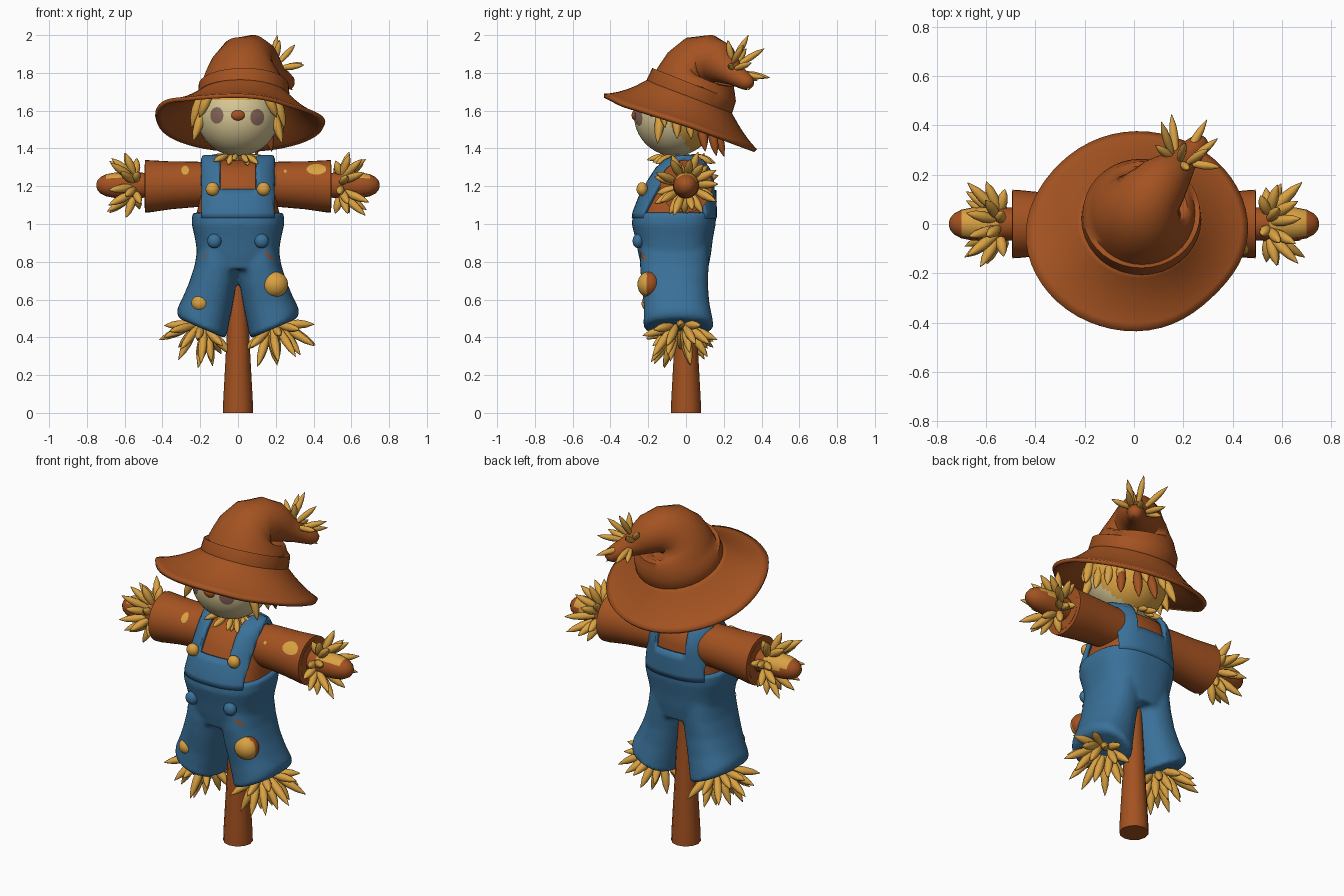
import bpy, bmesh, math, random
from mathutils import Vector as V

if "Cube" in bpy.data.objects:
    bpy.data.objects.remove(bpy.data.objects["Cube"])

random.seed(4)
X, Y, Z = V((1, 0, 0)), V((0, 1, 0)), V((0, 0, 1))


def material(name, rgb):
    m = bpy.data.materials.new(name)
    m.diffuse_color = (*rgb, 1)
    m.use_nodes = True
    m.node_tree.nodes["Principled BSDF"].inputs["Base Color"].default_value = m.diffuse_color
    return m


RUST = material("rust brown", (0.37, 0.085, 0.015))
BLUE = material("denim blue", (0.042, 0.165, 0.32))
STRAW = material("straw yellow", (0.70, 0.36, 0.055))
CREAM = material("burlap cream", (0.68, 0.57, 0.30))
EYE = material("faded eye brown", (0.24, 0.135, 0.10))


def finish(name, bm, mat, angle=45, fix=True):
    if fix:
        bmesh.ops.recalc_face_normals(bm, faces=bm.faces)
    me = bpy.data.meshes.new(name)
    bm.to_mesh(me)
    bm.free()
    me.materials.append(mat)
    for p in me.polygons:
        p.use_smooth = True
    me.set_sharp_from_angle(angle=math.radians(angle))
    ob = bpy.data.objects.new(name, me)
    bpy.context.collection.objects.link(ob)
    return ob


def paint(ob, mat, rule):
    ob.data.materials.append(mat)
    for p in ob.data.polygons:
        if rule(p.center, p.normal):
            p.material_index = len(ob.data.materials) - 1


def ring(c, u, v, ru, rv, p=2.0, n=32):
    def sp(a):
        return math.copysign(abs(a) ** (2 / p), a)
    return [c + u * ru * sp(math.cos(2 * math.pi * i / n)) + v * rv * sp(math.sin(2 * math.pi * i / n))
            for i in range(n)]


def loft(bm, rings, cap=True):
    vs = [[bm.verts.new(p) for p in r] for r in rings]
    n = len(vs[0])
    for a, b in zip(vs, vs[1:]):
        for i in range(n):
            bm.faces.new((a[i], a[(i + 1) % n], b[(i + 1) % n], b[i]))
    if cap:
        bm.faces.new(vs[0][::-1])
        bm.faces.new(vs[-1])


def sweep(bm, path, n=24):
    """Round tube through (x, y, z, radius) points."""
    pts = [V(p[:3]) for p in path]
    rings = []
    for i, p in enumerate(pts):
        t = (pts[min(i + 1, len(pts) - 1)] - pts[max(i - 1, 0)]).normalized()
        ref = X if abs(t.x) < 0.8 else Y
        u = (ref - t * ref.dot(t)).normalized()
        rings.append(ring(p, u, t.cross(u), path[i][3], path[i][3], 2, n))
    loft(bm, rings)


def tube(name, path, mat, n=24):
    bm = bmesh.new()
    sweep(bm, path, n)
    return finish(name, bm, mat)


def ball(name, loc, size, mat, seg=20):
    bm = bmesh.new()
    bmesh.ops.create_uvsphere(bm, u_segments=seg, v_segments=seg * 2 // 3, radius=1)
    for v in bm.verts:
        v.co = V(loc) + V(a * b for a, b in zip(v.co, size))
    return finish(name, bm, mat)


def stalk(bm, start, d, length, w=0.024):
    """One pointed spindle of straw."""
    sweep(bm, [(*(start + d * length * t), w * k) for t, k in
               ((0, .4), (.25, .85), (.5, 1), (.75, .75), (.92, .3), (1, .04))], 8)


def bouquet(name, centre, axis, rows, mat=STRAW, off=0.045, w=0.024):
    """Rows of (tilt in degrees, count, length) around an axis."""
    bm, axis = bmesh.new(), V(axis).normalized()
    u = axis.orthogonal().normalized()
    v = axis.cross(u)
    for k, (tilt, count, length) in enumerate(rows):
        for i in range(count):
            a = 2 * math.pi * (i + 0.5 * k) / count + random.uniform(-.15, .15)
            r = u * math.cos(a) + v * math.sin(a)
            t = math.radians(tilt + random.uniform(-8, 8))
            stalk(bm, V(centre) + r * off, axis * math.cos(t) + r * math.sin(t),
                  length * random.uniform(.88, 1.1), w)
    return finish(name, bm, mat, 60)


def decal(name, target, x, z, rx, rz, mat, rot=0.0):
    """Thin disc pressed on the front of a target part."""
    bpy.context.view_layer.update()
    dg = bpy.context.evaluated_depsgraph_get()
    bm, rings = bmesh.new(), []
    for k in (1, .7, .4, .05):
        row = []
        for i in range(20):
            a = 2 * math.pi * i / 20
            px, pz = rx * k * math.cos(a), rz * k * math.sin(a)
            o = V((x + px * math.cos(rot) - pz * math.sin(rot), -1, z + px * math.sin(rot) + pz * math.cos(rot)))
            hit, co, no, _ = target.ray_cast(o, Y, depsgraph=dg)
            row.append(co + V((0, -.006, 0)) if hit else V((o.x, -.2, o.z)))
        rings.append(row)
    loft(bm, rings, False)
    bm.faces.new(list(bm.verts)[-20:])
    bmesh.ops.recalc_face_normals(bm, faces=bm.faces)
    if sum(f.normal.y for f in bm.faces) > 0:
        bmesh.ops.reverse_faces(bm, faces=bm.faces)
    return finish(name, bm, mat, fix=False)


# Torso sections: z, centre y, half width, half depth
TORSO = [(.76, -.058, .17, .165), (.84, -.06, .205, .182), (.92, -.063, .217, .195), (1.0, -.065, .235, .212),
         (1.06, -.06, .232, .21), (1.14, -.046, .215, .193), (1.22, -.03, .2, .176), (1.29, -.018, .19, .142),
         (1.33, -.012, .185, .1), (1.352, -.008, .178, .04)]


def torso_rings(lo, hi, grow):
    return [ring(V((0, y, z + (grow if z > 1.3 else 0))), X, Y, a + grow, b + grow, 2.6, 48)
            for z, y, a, b in TORSO if lo <= z <= hi]


# Pole
tube("pole", [(0, 0, 0, .08), (0, 0, .05, .079), (0, 0, .4, .06), (0, 0, .7, .046), (0, 0, .85, .045)], RUST, 12)

# Shirt body
bm = bmesh.new()
loft(bm, torso_rings(.9, 2, -.014))
finish("shirt_body", bm, RUST)

# Dungarees: hips and two legs fused together
bm = bmesh.new()
loft(bm, torso_rings(.7, 1.07, .010))
for s in (-1, 1):
    loft(bm, [ring(V((s * cx, cy, z)), V((1, 0, s * slope)), Y, rx, ry, 2.3, 32) for z, cx, cy, rx, ry, slope in
              ((.90, .10, -.06, .11, .18, 0), (.78, .112, -.062, .118, .182, 0), (.68, .134, -.06, .124, .176, .1),
               (.58, .162, -.05, .13, .174, .25), (.50, .187, -.042, .134, .182, .4), (.462, .191, -.04, .131, .186, .43),
               (.448, .193, -.04, .115, .168, .43))])
trousers = finish("dungaree_trousers", bm, BLUE)
m = trousers.modifiers.new("fuse", 'REMESH')
m.mode, m.voxel_size, m.use_smooth_shade = 'VOXEL', .013, True
m = trousers.modifiers.new("soften", 'SMOOTH')
m.factor, m.iterations = .5, 3

# Bib and shoulder straps, cut from a shell over the shirt
bm = bmesh.new()
loft(bm, torso_rings(.95, 2, .002))
cuts = [(x, 0, 0, X) for x in (-.185, -.095, .095, .185)] + [(0, 0, z, Z) for z in (1.03, 1.18)]
for x, y, z, no in cuts:
    bmesh.ops.bisect_plane(bm, geom=bm.verts[:] + bm.edges[:] + bm.faces[:], plane_co=(x, y, z), plane_no=no)
bmesh.ops.recalc_face_normals(bm, faces=bm.faces)


def is_bib(c):
    return c.z > 1.03 and abs(c.x) < .185 and (c.z < 1.18 or abs(c.x) > .095)


bmesh.ops.delete(bm, geom=[f for f in bm.faces if not is_bib(f.calc_center_median())], context='FACES')
bib = finish("bib_and_straps", bm, BLUE, 60, fix=False)
m = bib.modifiers.new("cloth", 'SOLIDIFY')
m.thickness, m.offset = .024, 0

# Arms, hands, feet, buttons
sleeves = {}
for s, side in ((-1, "left"), (1, "right")):
    sleeves[s] = tube(side + "_sleeve", [(s * x, 0, z, r) for x, z, r in (
        (.1, 1.21, .115), (.22, 1.21, .12), (.36, 1.205, .127), (.47, 1.2, .138), (.493, 1.2, .139),
        (.495, 1.2, .115), (.45, 1.2, .105))], RUST, 32)
    hand = tube(side + "_hand_stick", [(s * x, 0, 1.205, r) for x, r in (
        (.42, .065), (.5, .066), (.55, .07), (.6, .07), (.66, .066), (.7, .058), (.73, .042), (.745, .024),
        (.75, .008))], RUST, 20)
    paint(hand, STRAW, lambda c, n: .55 < abs(c.x) < .71 and n.z + .3 * n.y > .45)
    bouquet(side + "_hand_straw", (s * .545, 0, 1.205), (s, 0, 0), ((40, 9, .175), (68, 8, .15), (100, 5, .11)), w=.023)
    bouquet(side + "_foot_straw", (s * .195, -.03, .455), (s * .42, 0, -1),
            ((12, 4, .2), (38, 8, .205), (66, 8, .175)), off=.04)
    ball(side + "_strap_button", (s * .135, -.232, 1.185), (.036, .03, .036), STRAW)
    ball(side + "_hip_button", (s * .125, -.253, .91), (.038, .03, .038), BLUE)

# Patches
for name, loc, size in (("large_knee_patch", (.195, -.197, .68), (.07, .06, .068)),
                        ("small_knee_patch", (-.2, -.19, .58), (.047, .045, .045))):
    patch = ball(name, loc, size, STRAW, 28)
    paint(patch, RUST, lambda c, n: n.y > -.22)
for i, (x, z, a, b) in enumerate(((-.28, 1.285, .02, .024), (.415, 1.29, .052, .028), (.25, 1.28, .008, .009))):
    decal(f"sleeve_patch_{i}", sleeves[1 if x > 0 else -1], x, z, a, b, STRAW)
decal("trouser_tear", trousers, .165, .83, .032, .007, RUST, -.7)
decal("trouser_tear_small", trousers, -.175, .83, .016, .004, RUST, .7)

# Head with painted hair, eyes and nose
HC = V((0, -.06, 1.575))
head = ball("head", HC, (.218, .215, .215), CREAM, 56)
paint(head, STRAW, lambda c, n: -n.y * .8 - n.z * .6 < .2 or n.z > .36)
decal("left_eye", head, -.112, 1.575, .035, .044, EYE)
decal("right_eye", head, .102, 1.565, .037, .044, EYE)
ball("nose", (0, -.268, 1.575), (.037, .02, .028), RUST)
bouquet("neck_straw", (0, -.02, 1.365), (0, 0, -1), ((70, 12, .11), (45, 8, .075)), off=.075, w=.018)

# Hair straw hanging at the sides and back
for name, mat, angles in (("hair_straw", STRAW, (-20, 0, 20, 45, 75, 105, 135, 160, 180, 200)),
                          ("back_hair_rust", RUST, (45, 62, 85))):
    bm = bmesh.new()
    for a in angles:
        a = math.radians(a + random.uniform(-4, 4))
        out = V((math.cos(a), math.sin(a), 0))
        start = HC + out * (.205 if mat == RUST else .19) + Z * (.05 if mat == STRAW else -.02)
        stalk(bm, start, (out * random.uniform(.15, .4) - Z).normalized(), .19 * random.uniform(.85, 1.1), .026)
    for s in (-1, 1) if mat == STRAW else ():
        stalk(bm, V((s * .14, -.2, 1.71)), V((s * .45, .12, -1)).normalized(), .16, .028)
        stalk(bm, V((s * .19, -.13, 1.70)), V((s * .3, .1, -1)).normalized(), .2, .028)
    finish(name, bm, mat, 60)

# Hat brim: tilted, drooping at the sides and back
bm, rings = bmesh.new(), []
for t in (0, .12, .3, .5, .7, .87, 1):
    row = []
    for i in range(56):
        a = 2 * math.pi * i / 56
        inner = V((.025 + .222 * math.cos(a), .02 + .205 * math.sin(a), 0))
        inner.z = 1.69 - .4 * inner.y
        k = 1 - .06 * max(0, math.cos(a + .75)) ** 8 - .04 * max(0, math.cos(a - 2.5)) ** 6
        outer = V((.01 + .45 * k * math.cos(a), -.033 + .402 * k * math.sin(a), 0))
        outer.z = 1.525 - (.31 if outer.y < 0 else .37) * outer.y + .2 * max(0, -outer.y - .34)
        outer.z += .05 * max(0, math.cos(a - 3.6)) ** 6
        p = inner.lerp(outer, t)
        p.z -= .075 * t * (1 - t)
        row.append(p)
    rings.append(row)
loft(bm, rings, False)
brim = finish("hat_brim", bm, RUST, 60)
m = brim.modifiers.new("felt", 'SOLIDIFY')
m.thickness, m.offset = .022, 0

# Hat crown: band, bent cone and curled tip
tube("hat_crown", [(.03, .01, 1.655, .235), (.03, .02, 1.68, .243), (.03, .043, 1.738, .238), (.03, .047, 1.748, .218),
                   (.033, .055, 1.785, .205), (.038, .068, 1.825, .184), (.05, .09, 1.855, .158),
                   (.08, .13, 1.873, .128), (.12, .175, 1.855, .11), (.155, .21, 1.825, .088), (.2, .255, 1.79, .058),
                   (.24, .3, 1.765, .05), (.268, .328, 1.745, .04), (.28, .34, 1.735, .025), (.284, .344, 1.731, .008)],
     RUST, 36)
bouquet("hat_tip_straw", (.19, .26, 1.825), (.35, .85, .35), ((35, 6, .165), (70, 5, .13)), off=.035, w=.018)
